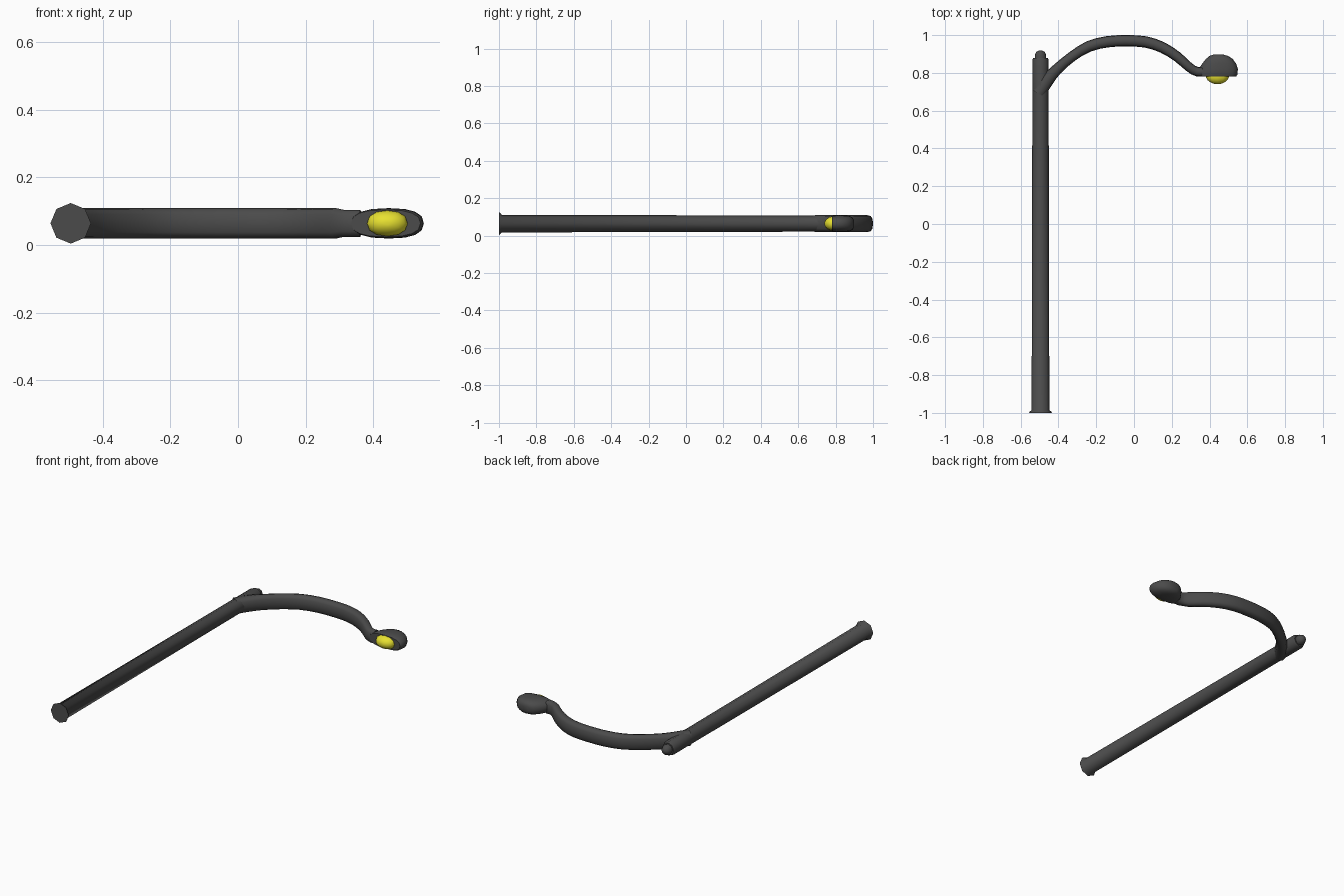
import bpy, bmesh, math
from mathutils import Vector

if "Cube" in bpy.data.objects:
    bpy.data.objects.remove(bpy.data.objects["Cube"])

ZC = 0.064  # height of the lamp's centre plane


def material(name, color):
    m = bpy.data.materials.new(name)
    m.diffuse_color = color
    m.use_nodes = True
    m.node_tree.nodes["Principled BSDF"].inputs["Base Color"].default_value = m.diffuse_color
    return m


dark = material("dark_metal", (0.07, 0.07, 0.07, 1))
yellow = material("bulb_yellow", (0.8, 0.75, 0.03, 1))


def loft(name, rings, sides, mat, power=1.0, angle=50):
    """Skin rings of (centre x, centre y, tangent, in-plane radius, z radius)."""
    bm = bmesh.new()
    loops = []
    for x, y, t, a, b in rings:
        t = Vector(t).normalized()
        loop = []
        for i in range(sides):
            w = 2 * math.pi * i / sides
            c, s = math.cos(w), math.sin(w)
            c = math.copysign(abs(c) ** power, c) * a
            s = math.copysign(abs(s) ** power, s) * b
            loop.append(bm.verts.new((x - t.y * c, y + t.x * c, ZC + s)))
        loops.append(loop)
    for p, q in zip(loops, loops[1:]):
        for i in range(sides):
            j = (i + 1) % sides
            bm.faces.new((p[i], p[j], q[j], q[i]))
    bm.faces.new(loops[0])
    bm.faces.new(loops[-1])
    bmesh.ops.recalc_face_normals(bm, faces=bm.faces)
    me = bpy.data.meshes.new(name)
    bm.to_mesh(me)
    bm.free()
    ob = bpy.data.objects.new(name, me)
    bpy.context.collection.objects.link(ob)
    me.materials.append(mat)
    bpy.ops.object.select_all(action='DESELECT')
    ob.select_set(True)
    bpy.context.view_layer.objects.active = ob
    bpy.ops.object.shade_smooth_by_angle(angle=math.radians(angle))
    return ob


def upright(profile, x):
    return [(x, y, (0, 1), r, r) for y, r in profile]


# post with flared foot
loft("post", upright([(-1, 0.06), (-0.995, 0.059), (-0.985, 0.047), (0.7, 0.043),
                      (0.868, 0.043), (0.88, 0.038)], -0.495), 8, dark)

# domed cap on the post end
loft("post_cap", upright([(0.86, 0.031), (0.895, 0.03), (0.91, 0.023), (0.919, 0.009)],
                         -0.495), 8, dark, angle=60)

# curved arm: centre line smoothed by Catmull-Rom, flared where it meets the post
path = [(-0.505, 0.69, 0.035), (-0.465, 0.755, 0.036), (-0.41, 0.817, 0.029),
        (-0.33, 0.885, 0.027), (-0.24, 0.94, 0.029), (-0.14, 0.965, 0.03),
        (-0.04, 0.97, 0.03), (0.06, 0.964, 0.03), (0.15, 0.935, 0.029),
        (0.23, 0.885, 0.027), (0.29, 0.832, 0.025), (0.335, 0.806, 0.025),
        (0.39, 0.808, 0.026)]
pts = [Vector(p) for p in path]
pts = [2 * pts[0] - pts[1]] + pts + [2 * pts[-1] - pts[-2]]
rings = []
for k in range(1, len(pts) - 2):
    p0, p1, p2, p3 = pts[k - 1:k + 3]
    for u in (0, 0.5):
        p = 0.5 * (2 * p1 + (p2 - p0) * u + (2 * p0 - 5 * p1 + 4 * p2 - p3) * u * u
                   + (3 * p1 - p0 - 3 * p2 + p3) * u ** 3)
        t = (p2 - p0) * (1 - u) + (p3 - p1) * u
        bz = 0.045 if p.x < 0.3 else 0.04
        rings.append((p.x, p.y, (t.x, t.y), p.z, bz))
loft("arm", rings, 12, dark, power=0.75)

# lamp head: flat underside, domed top; rows are y, x min, x max, z radius
head = [(0.78, 0.335, 0.54, 0.040), (0.79, 0.335, 0.547, 0.044), (0.82, 0.342, 0.55, 0.045),
        (0.85, 0.362, 0.54, 0.044), (0.873, 0.38, 0.523, 0.041), (0.89, 0.40, 0.498, 0.033),
        (0.898, 0.425, 0.468, 0.018)]
loft("lamp_head", [((x0 + x1) / 2, y, (0, 1), (x1 - x0) / 2, z) for y, x0, x1, z in head],
     16, dark, power=0.8)

# bulb bulging from the underside of the head
bulb = [(0.79, 1.0), (0.775, 1.0), (0.76, 0.85), (0.749, 0.6), (0.742, 0.3), (0.741, 0.1)]
loft("bulb", [(0.442, y, (0, 1), 0.06 * f, 0.038 * f) for y, f in bulb], 12, yellow,
     power=0.9)
